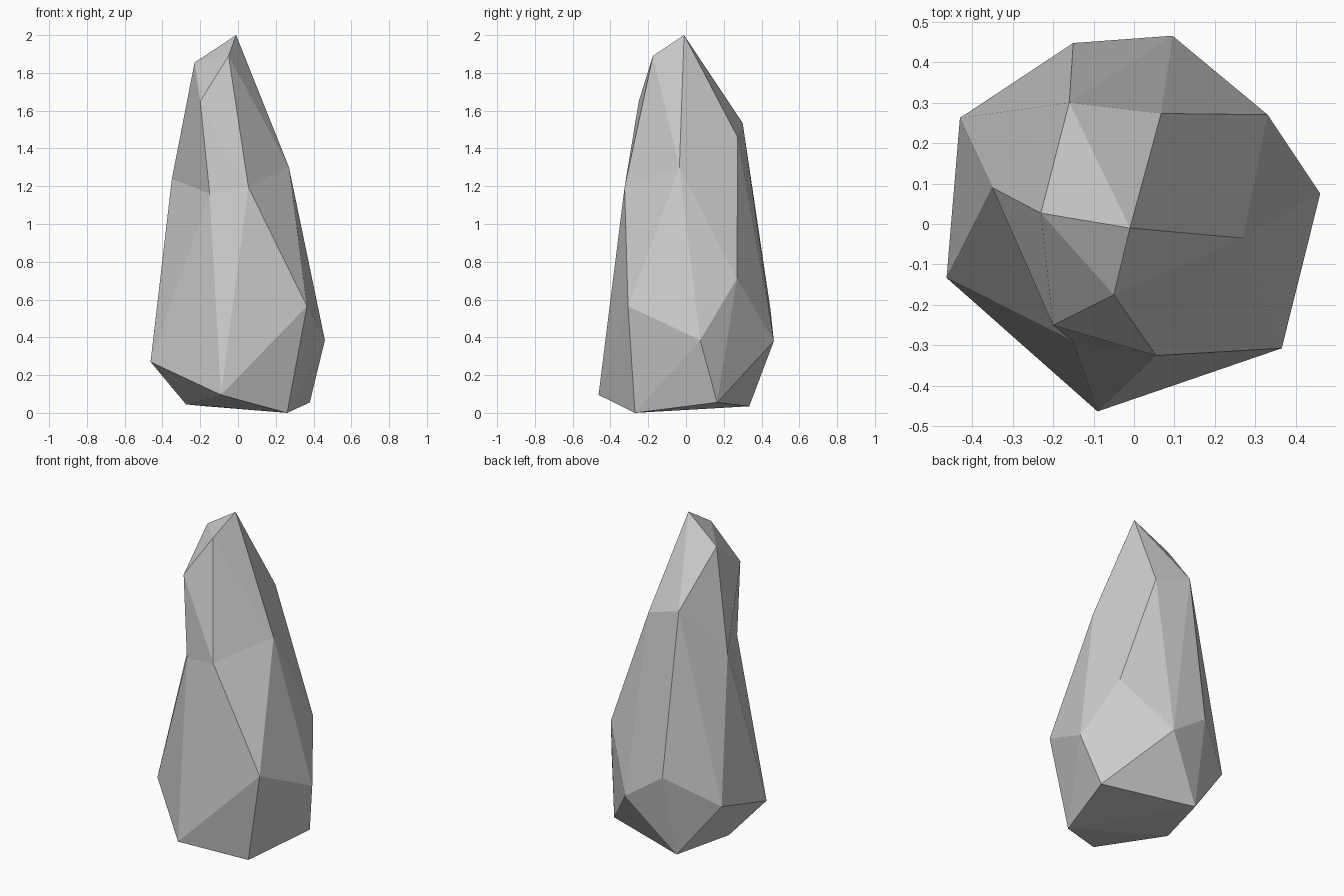
import bpy, bmesh, math

if "Cube" in bpy.data.objects:
    bpy.data.objects.remove(bpy.data.objects["Cube"])

# Waist ring shared by the upper and lower parts of the crystal
waist = [(-.35, .09, 1.24), (-.15, -.29, 1.16), (.055, -.325, 1.195),
         (.27, -.035, 1.30), (.067, .273, 1.46), (-.16, .30, 1.535)]

# Tapered tip
tip = [(-.01, -.01, 2.0), (-.23, .027, 1.855), (-.05, -.175, 1.89), (-.2, -.25, 1.65)]

# Wide girdle and small foot
girdle = [(.365, -.307, .565), (.46, .075, .385), (.33, .27, .71), (.095, .465, .38),
          (-.15, .447, .55), (-.43, .262, .375), (-.463, -.133, .27), (-.09, -.463, .095)]
foot = [(.26, -.27, 0), (.38, .165, .055), (-.17, .335, .035), (-.275, -.03, .045)]


def add_hull(bm, ring, points):
    """Wrap ring + points in a convex skin, then open it at the ring."""
    ring_v = [bm.verts.new(p) for p in ring]
    verts = ring_v + [bm.verts.new(p) for p in points]
    bmesh.ops.convex_hull(bm, input=verts)
    caps = [f for f in bm.faces if all(v in ring_v for v in f.verts)]
    bmesh.ops.delete(bm, geom=caps, context='FACES')


# Crystal rock: two faceted shells welded at the waist
bm = bmesh.new()
add_hull(bm, waist, tip)
add_hull(bm, waist, girdle + foot)
bmesh.ops.remove_doubles(bm, verts=bm.verts[:], dist=.001)
bmesh.ops.delete(bm, geom=[e for e in bm.edges if not e.link_faces], context='EDGES')
bmesh.ops.dissolve_limit(bm, angle_limit=math.radians(2), verts=bm.verts[:], edges=bm.edges[:])
bmesh.ops.recalc_face_normals(bm, faces=bm.faces[:])

mesh = bpy.data.meshes.new("crystal_rock")
bm.to_mesh(mesh)
bm.free()
bpy.context.collection.objects.link(bpy.data.objects.new("crystal_rock", mesh))
